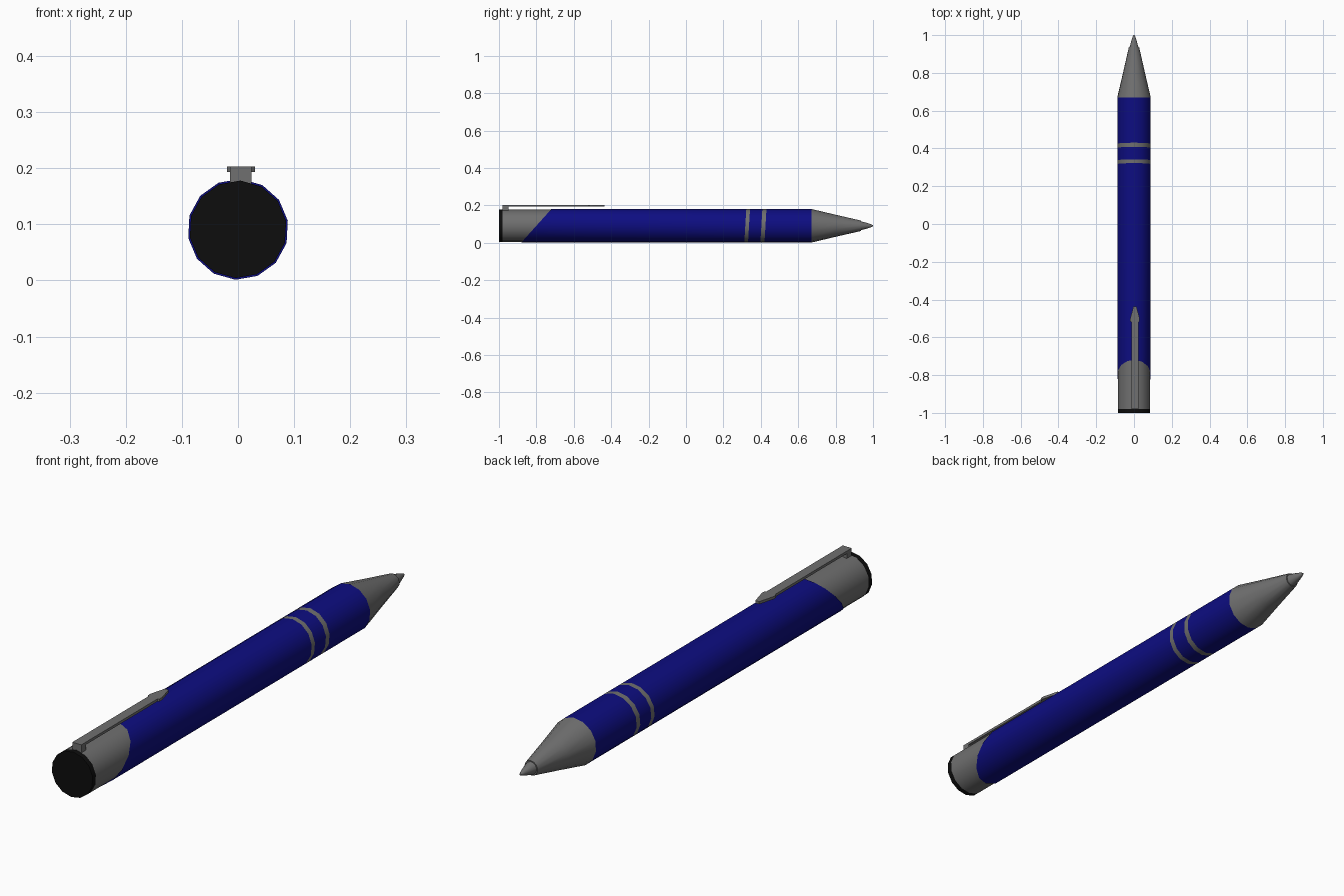
import bpy, bmesh, math
from mathutils import Vector

if "Cube" in bpy.data.objects:
    bpy.data.objects.remove(bpy.data.objects["Cube"])

SIDES = 14
AXIS_Z = 0.091
START = math.radians(-93)


def material(name, rgb):
    m = bpy.data.materials.new(name)
    m.diffuse_color = (*rgb, 1)
    m.use_nodes = True
    m.node_tree.nodes["Principled BSDF"].inputs["Base Color"].default_value = m.diffuse_color
    return m


BLUE = material("blue", (0.004, 0.004, 0.22))
GREY = material("grey", (0.16, 0.16, 0.16))
BLACK = material("black", (0.004, 0.004, 0.004))


def finish(name, bm, mats, smooth=True):
    bmesh.ops.recalc_face_normals(bm, faces=bm.faces)
    me = bpy.data.meshes.new(name)
    bm.to_mesh(me)
    bm.free()
    ob = bpy.data.objects.new(name, me)
    bpy.context.collection.objects.link(ob)
    for m in mats:
        me.materials.append(m)
    if smooth:
        bpy.ops.object.select_all(action='DESELECT')
        ob.select_set(True)
        bpy.context.view_layer.objects.active = ob
        bpy.ops.object.shade_smooth_by_angle(angle=math.radians(32))
    return ob


def lathe(profile):
    """Closed solid around the pen axis from (y, radius) points."""
    bm = bmesh.new()
    rings = []
    for y, r in profile:
        rings.append([bm.verts.new((r * math.cos(START + i * math.tau / SIDES), y,
                                    AXIS_Z + r * math.sin(START + i * math.tau / SIDES)))
                      for i in range(SIDES)])
    for a, b in zip(rings, rings[1:]):
        for i in range(SIDES):
            j = (i + 1) % SIDES
            bm.faces.new((a[i], a[j], b[j], b[i]))
    bm.faces.new(rings[0])
    bm.faces.new(rings[-1])
    return bm


def cut(bm, y, slope, clear=False):
    """Slice along the plane y + slope * height."""
    return bmesh.ops.bisect_plane(
        bm, geom=bm.verts[:] + bm.edges[:] + bm.faces[:], dist=1e-6,
        plane_co=(0, y, AXIS_Z), plane_no=Vector((0, 1, -slope)).normalized(),
        clear_inner=clear)


def prism(name, outline, z0, z1):
    bm = bmesh.new()
    low, high = ([bm.verts.new((x, y, z)) for x, y in outline] for z in (z0, z1))
    bm.faces.new(low)
    bm.faces.new(high)
    n = len(outline)
    for i in range(n):
        j = (i + 1) % n
        bm.faces.new((low[i], low[j], high[j], high[i]))
    return finish(name, bm, [GREY], smooth=False)


# Blue barrel: slanted rear end, two grey inlaid bands
bm = lathe([(-1.0, 0.09), (0.67, 0.09)])
cut(bm, -0.80, 0.9, clear=True)
BANDS = [(0.317, 0.337), (0.403, 0.425)]
TILT = 0.06
for band in BANDS:
    for y in band:
        cut(bm, y, TILT)
for f in bm.faces:
    c = f.calc_center_median()
    y = c.y - TILT * (c.z - AXIS_Z)
    f.material_index = int(any(a < y < b for a, b in BANDS))
finish("barrel", bm, [BLUE, GREY])

# Rear sleeve and end cap
finish("rear_sleeve", lathe([(-0.98, 0.087), (-0.68, 0.087)]), [GREY])
finish("end_cap", lathe([(-1.0, 0.087), (-0.98, 0.087)]), [BLACK])

# Tapered front and writing tip
finish("front_cone", lathe([(0.67, 0.09), (0.80, 0.059), (0.935, 0.028)]), [GREY])
finish("writing_tip", lathe([(0.93, 0.025), (0.965, 0.016), (0.99, 0.008), (1.0, 0.003)]), [GREY])

# Pocket clip with arrow end, and its post
CX = 0.005
half = [(0.019, -0.98), (0.019, -0.52), (0.025, -0.515), (0.025, -0.50), (0.008, -0.437)]
outline = [(CX + x, y) for x, y in half] + [(CX - x, y) for x, y in reversed(half)]
prism("clip", outline, 0.193, 0.203)
prism("clip_post", [(CX + sx * 0.019, y) for sx, y in
                    ((-1, -0.98), (1, -0.98), (1, -0.95), (-1, -0.95))], 0.17, 0.195)
